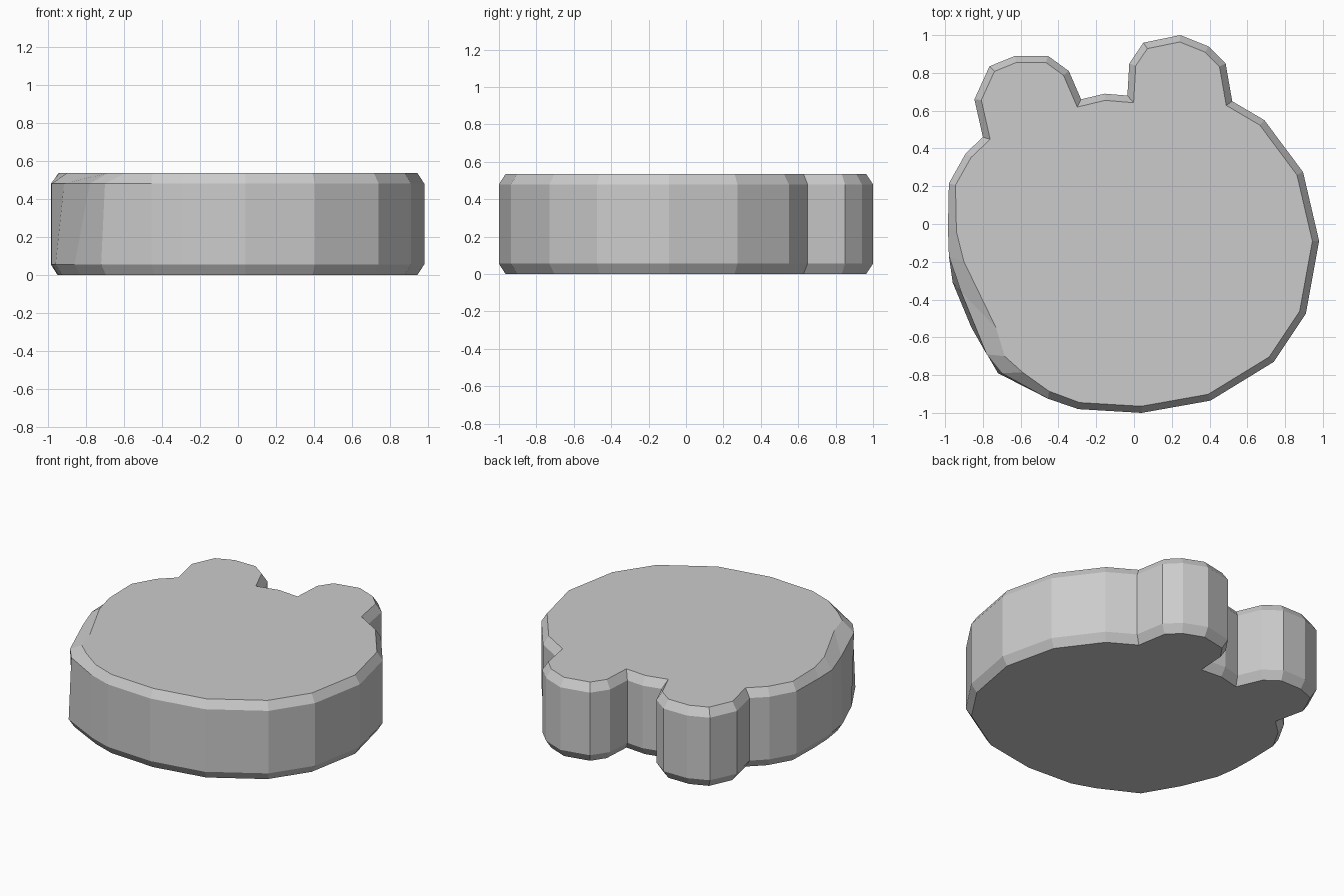
import bpy, bmesh
from mathutils import Vector

if "Cube" in bpy.data.objects:
    bpy.data.objects.remove(bpy.data.objects["Cube"])

# Widest outline of the slab: round body with two rounded ears at the back
outline = [Vector(p) for p in (
    (0.04, -1.0), (0.405, -0.935), (0.74, -0.73), (0.91, -0.475), (0.98, -0.09),
    (0.895, 0.275), (0.69, 0.55), (0.52, 0.65),
    (0.485, 0.85), (0.395, 0.94), (0.245, 1.0), (0.05, 0.96), (-0.025, 0.85),
    (-0.035, 0.68), (-0.155, 0.69), (-0.28, 0.66),
    (-0.345, 0.81), (-0.455, 0.89), (-0.63, 0.89), (-0.765, 0.835), (-0.845, 0.66),
    (-0.80, 0.46), (-0.89, 0.375), (-0.98, 0.215), (-0.985, -0.02),
    (-0.98, -0.17), (-0.96, -0.31), (-0.86, -0.55), (-0.72, -0.79), (-0.455, -0.925),
    (-0.295, -0.98))]
N = len(outline)


def inset(points, d):
    """Mitred inward offset of a counter-clockwise outline."""
    result = []
    for i, p in enumerate(points):
        a = (p - points[i - 1]).normalized()
        b = (points[(i + 1) % N] - p).normalized()
        na, nb = Vector((-a.y, a.x)), Vector((-b.y, b.x))
        m = na + nb
        result.append(p + m * (d / (1 + na.dot(nb))))
    return result


bottom = inset(outline, 0.035)
top = inset(outline, 0.035)

# Worn front-left corner: upper rings lean inwards there
upper = list(outline)
upper[26:29] = [Vector(p) for p in ((-0.915, -0.36), (-0.78, -0.69), (-0.70, -0.79))]
top[24:30] = [Vector(p) for p in (
    (-0.94, -0.04), (-0.90, -0.20), (-0.73, -0.55), (-0.685, -0.70),
    (-0.59, -0.785), (-0.45, -0.885))]

# Loft the four rings into a chamfered slab
bm = bmesh.new()
rings = [[bm.verts.new((p.x, p.y, z)) for p in ring]
         for ring, z in ((bottom, 0.0), (outline, 0.055), (upper, 0.48), (top, 0.535))]
for low, high in zip(rings, rings[1:]):
    for i in range(N):
        j = (i + 1) % N
        bm.faces.new((low[i], low[j], high[j], high[i]))
bm.faces.new(rings[-1])
bm.faces.new(rings[0][::-1])
bmesh.ops.recalc_face_normals(bm, faces=bm.faces)

mesh = bpy.data.meshes.new("eared_slab")
bm.to_mesh(mesh)
bm.free()
bpy.context.collection.objects.link(bpy.data.objects.new("eared_slab", mesh))
